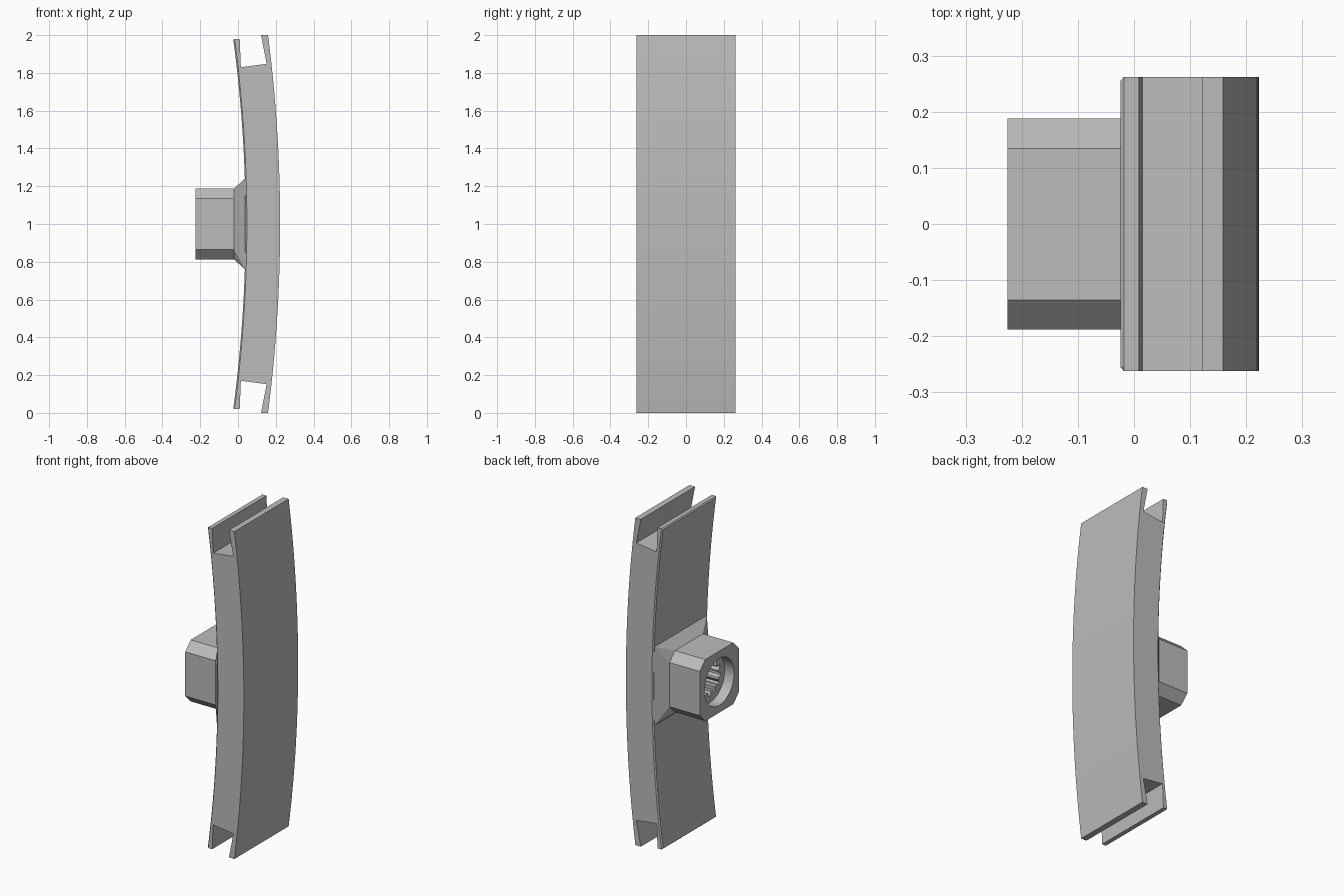
import bpy, bmesh, math

if "Cube" in bpy.data.objects:
    bpy.data.objects.remove(bpy.data.objects["Cube"])

grey = bpy.data.materials.new("plain_grey")
grey.use_nodes = True
GREY = (0.5, 0.5, 0.5, 1)
grey.diffuse_color = GREY
grey.node_tree.nodes["Principled BSDF"].inputs["Base Color"].default_value = GREY


def loft(name, rings):
    """Closed solid through rings with equal point counts."""
    bm = bmesh.new()
    loops = [[bm.verts.new(p) for p in ring] for ring in rings]
    n = len(loops[0])
    for a, b in zip(loops, loops[1:]):
        for i in range(n):
            j = (i + 1) % n
            bm.faces.new((a[i], a[j], b[j], b[i]))
    bm.faces.new(loops[0])
    bm.faces.new(loops[-1])
    bmesh.ops.remove_doubles(bm, verts=bm.verts, dist=1e-5)
    bmesh.ops.recalc_face_normals(bm, faces=bm.faces)
    mesh = bpy.data.meshes.new(name)
    bm.to_mesh(mesh)
    bm.free()
    mesh.materials.append(grey)
    obj = bpy.data.objects.new(name, mesh)
    bpy.context.collection.objects.link(obj)
    return obj


def arc(x_mid, radius, half, steps=32):
    """Shallow bow, from bottom to top, as (x, height from centre)."""
    hs = [half * (2 * i / steps - 1) for i in range(steps + 1)]
    return [(x_mid - radius + math.sqrt(radius ** 2 - h * h), h) for h in hs]


# Curved body: two plates joined by a core, with a slot at each end
def body_ring(y, inset):
    slot = [(0.122, 1.0), (0.152, 0.848), (0.015, 0.83), (0.009, 0.98), (-0.018, 0.98)]
    inner = [(x + inset, h) for x, h in arc(0.04, 7.4, 0.974)]
    profile = arc(0.223, 7.85, 1.0) + slot + inner[::-1]
    profile += [(x, -h) for x, h in slot[::-1]]
    return [(x, y, 1 + h) for x, h in profile]


W, CH = 0.262, 0.007
body = loft("curved_body", [body_ring(-W, CH), body_ring(CH - W, 0),
                            body_ring(W - CH, 0), body_ring(W, CH)])


# Boss: chamfered square block that flares into a rectangle at the body
def octagon(x, hy, hz, c):
    pts = []
    for sy, sz in ((1, 1), (-1, 1), (-1, -1), (1, -1)):
        corner = [(sy * hy, sz * (hz - c)), (sy * (hy - c), sz * hz)]
        pts += corner if sy * sz > 0 else corner[::-1]
    return [(x, y, 1 + z) for y, z in pts]


B, C = 0.188, 0.053
boss = loft("mounting_boss", [octagon(-0.225, B, B, C), octagon(-0.02, B, B, C),
                              octagon(0.038, 0.255, 0.242, 0), octagon(0.06, 0.255, 0.242, 0)])


# Round recess with a toothed bore behind it
def ring(x, radii):
    n = len(radii)
    return [(x, r * math.cos(math.tau * i / n), 1 + r * math.sin(math.tau * i / n))
            for i, r in enumerate(radii)]


round_hole = [0.143] * 48
toothed_hole = [0.105, 0.105, 0.082, 0.082] * 12
cutters = [loft("recess_cutter", [ring(-0.3, round_hole), ring(-0.162, round_hole)]),
           loft("bore_cutter", [ring(-0.2, toothed_hole), ring(0.03, toothed_hole)])]

bpy.context.view_layer.objects.active = boss
for cutter in cutters:
    cutter.hide_render = True
    mod = boss.modifiers.new("cut", "BOOLEAN")
    mod.operation, mod.solver, mod.object = "DIFFERENCE", "EXACT", cutter
    bpy.ops.object.modifier_apply(modifier=mod.name)
    bpy.data.objects.remove(cutter)

# Smooth curves, crisp edges
bpy.ops.object.select_all(action="DESELECT")
for obj in (body, boss):
    obj.select_set(True)
bpy.ops.object.shade_smooth_by_angle(angle=math.radians(20))
